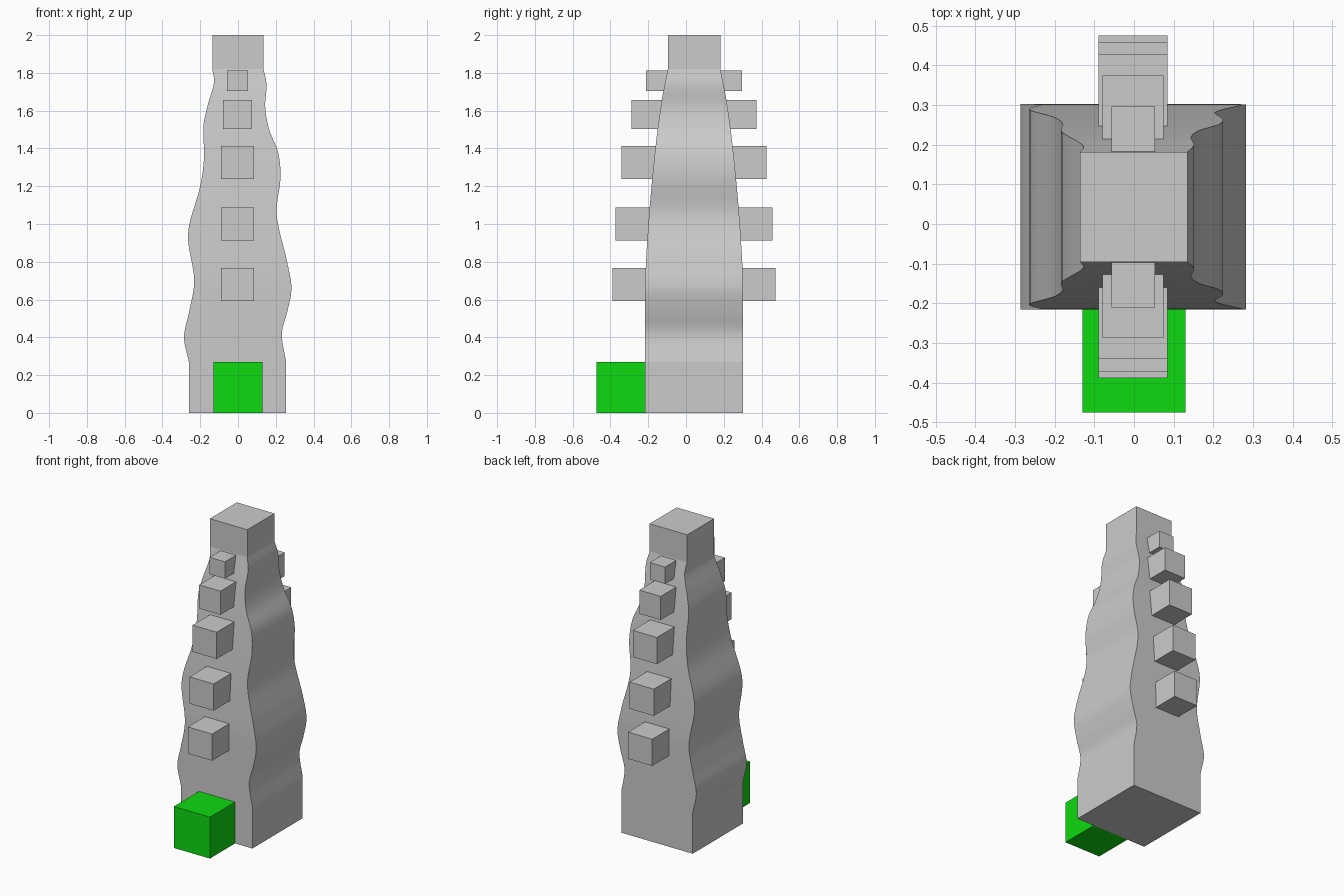
import bpy
import bmesh
import math

cube = bpy.data.objects.get("Cube")
if cube:
    bpy.data.objects.remove(cube, do_unlink=True)


def material(name, rgb):
    mat = bpy.data.materials.new(name)
    mat.use_nodes = True
    color = (*rgb, 1.0)
    mat.diffuse_color = color
    mat.node_tree.nodes["Principled BSDF"].inputs["Base Color"].default_value = color
    return mat


stone = material("stone grey", (0.6, 0.6, 0.6))
green = material("bright green", (0.004, 0.7, 0.005))


def finish(name, bm, mat):
    bmesh.ops.recalc_face_normals(bm, faces=bm.faces)
    mesh = bpy.data.meshes.new(name)
    bm.to_mesh(mesh)
    bm.free()
    mesh.materials.append(mat)
    obj = bpy.data.objects.new(name, mesh)
    bpy.context.collection.objects.link(obj)
    return obj


def box(name, mat, x, y, z):
    """Box spanning the given (low, high) ranges."""
    bm = bmesh.new()
    bmesh.ops.create_cube(bm, size=1)
    for v in bm.verts:
        for i, (low, high) in enumerate((x, y, z)):
            v.co[i] = high if v.co[i] > 0 else low
    return finish(name, bm, mat)


def smooth_at(points, z):
    """Smooth curve through (z, value) points."""
    n = len(points)

    def slope(i):
        a, b = points[max(i - 1, 0)], points[min(i + 1, n - 1)]
        return (b[1] - a[1]) / (b[0] - a[0])

    k = 0
    while k < n - 2 and z > points[k + 1][0]:
        k += 1
    (z0, p0), (z1, p1) = points[k], points[k + 1]
    h = z1 - z0
    t = (z - z0) / h
    return (p0 * (2 * t**3 - 3 * t**2 + 1) + slope(k) * h * (t**3 - 2 * t**2 + t)
            + p1 * (3 * t**2 - 2 * t**3) + slope(k + 1) * h * (t**3 - t**2))


# Wavy side outlines and the tapering half depth of the tower
left_side = [(0.27, 0.255), (0.42, 0.232), (0.54, 0.262), (0.66, 0.283), (0.8, 0.26),
             (1.05, 0.205), (1.25, 0.225), (1.38, 0.212), (1.5, 0.165), (1.62, 0.144),
             (1.74, 0.151), (1.82, 0.135)]
right_side = [(0.27, -0.26), (0.4, -0.286), (0.53, -0.26), (0.7, -0.232), (0.95, -0.264),
              (1.2, -0.2), (1.35, -0.18), (1.52, -0.183), (1.63, -0.16), (1.75, -0.127),
              (1.82, -0.136)]
half_depth = [(0.27, 0.259), (0.6, 0.259), (0.75, 0.257), (1.08, 0.236), (1.41, 0.204),
              (1.65, 0.172), (1.8, 0.143), (1.82, 0.139)]
MID_Y = 0.043
STEPS = 60

# Tower, lofted from rectangular sections
bm = bmesh.new()
heights = [0] + [0.27 + 1.55 * i / STEPS for i in range(STEPS + 1)] + [2]
rings = []
for z in heights:
    s = min(max(z, 0.27), 1.82)
    left, right = smooth_at(left_side, s), smooth_at(right_side, s)
    d = smooth_at(half_depth, s)
    corners = ((right, -d), (left, -d), (left, d), (right, d))
    rings.append([bm.verts.new((x, MID_Y + y, z)) for x, y in corners])
for a, b in zip(rings, rings[1:]):
    for i in range(4):
        j = (i + 1) % 4
        bm.faces.new((a[i], a[j], b[j], b[i]))
bm.faces.new(rings[0])
bm.faces.new(rings[-1])
tower = finish("tower", bm, stone)
bpy.ops.object.select_all(action="DESELECT")
tower.select_set(True)
bpy.context.view_layer.objects.active = tower
bpy.ops.object.shade_smooth_by_angle(angle=math.radians(9))

# Entrance block at the foot of the front
box("entrance", green, (-0.13, 0.13), (-0.475, -0.215), (0, 0.27))

# Balconies: centre height, half width, reach from the tower axis
balconies = [(0.68, 0.087, 0.432), (1.0, 0.087, 0.416), (1.325, 0.087, 0.384),
             (1.58, 0.077, 0.331), (1.758, 0.055, 0.254)]
for number, (z, w, reach) in enumerate(balconies, 1):
    for side, sign in (("front", -1), ("back", 1)):
        ends = sorted((MID_Y + sign * reach, MID_Y + sign * (reach - 2.3 * w)))
        box(f"{side}_balcony_{number}", stone, (-w - 0.002, w - 0.002), ends, (z - w, z + w))
